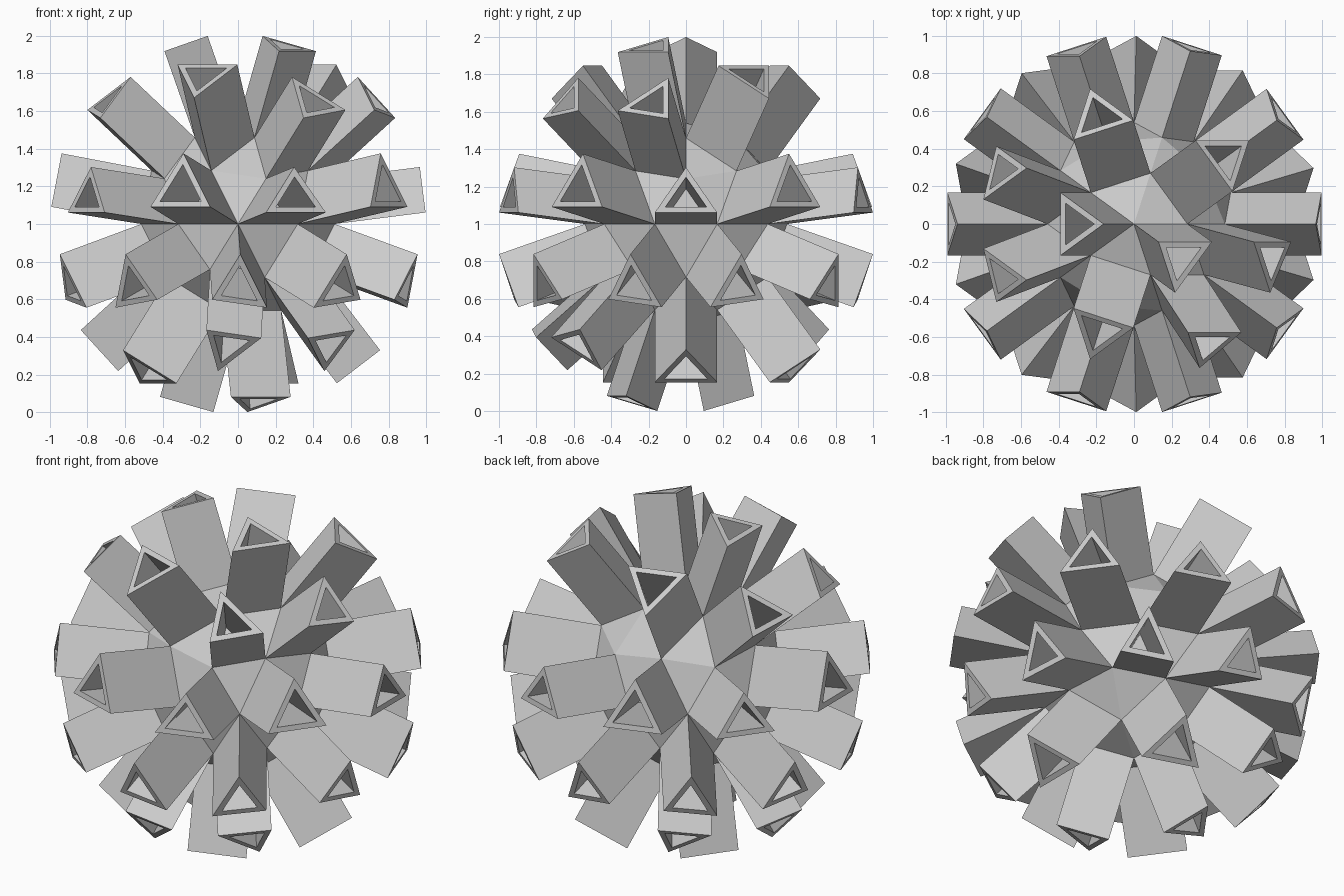
import bpy, bmesh, math
from mathutils import Vector

if "Cube" in bpy.data.objects:
    bpy.data.objects.remove(bpy.data.objects["Cube"])

R, LENGTH, RIM = 0.54, 0.487, 0.03   # core radius, tube length, tube wall
CENTRE = Vector((0, 0, 1))

# directions of the 20 large icosahedron faces, used to group the 80 small ones
ico = bmesh.new()
bmesh.ops.create_icosphere(ico, subdivisions=1, radius=1)
ico.normal_update()
groups = [f.normal.copy() for f in ico.faces]
ico.free()


def carries_tube(face):
    """Each large face has either one centre tube or three corner tubes."""
    n = face.normal
    g = max(groups, key=lambda d: d.dot(n))
    az = round(math.degrees(math.atan2(g.y, g.x))) % 360
    if g.z > 0.5:
        corners = az in (180, 324)
    elif g.z < -0.5:
        corners = az in (144, 288)
    else:
        corners = g.z < 0
    is_centre = g.dot(n) > 0.999
    return is_centre != corners


def inset(points, t):
    """Move a triangle's edges inwards by t."""
    a, b, c = points
    la, lb, lc = (b - c).length, (c - a).length, (a - b).length
    incentre = (a * la + b * lb + c * lc) / (la + lb + lc)
    inradius = (b - a).cross(c - a).length / (la + lb + lc)
    return [incentre + (p - incentre) * (1 - t / inradius) for p in points]


def bridge(bm, ring_a, ring_b):
    for i in range(3):
        j = (i + 1) % 3
        bm.faces.new((ring_a[i], ring_a[j], ring_b[j], ring_b[i]))


# faceted core ball
bm = bmesh.new()
bmesh.ops.create_icosphere(bm, subdivisions=2, radius=R)
bm.normal_update()
chosen = [f for f in bm.faces if carries_tube(f)]

# hollow triangular tubes
for f in chosen:
    base = [v.co.copy() for v in f.verts]
    up = f.normal * LENGTH
    root = [bm.verts.new(p) for p in base]
    outer = [bm.verts.new(p + up) for p in base]
    inner = [bm.verts.new(p + up) for p in inset(base, RIM)]
    floor = [bm.verts.new(p) for p in inset(base, RIM)]
    bridge(bm, root, outer)
    bridge(bm, outer, inner)
    bridge(bm, inner, floor)
    bm.faces.new(floor)
bmesh.ops.delete(bm, geom=chosen, context='FACES_ONLY')
bmesh.ops.translate(bm, verts=bm.verts, vec=CENTRE)

mesh = bpy.data.meshes.new("tube_ball")
bm.to_mesh(mesh)
bm.free()
obj = bpy.data.objects.new("tube_ball", mesh)
bpy.context.collection.objects.link(obj)
